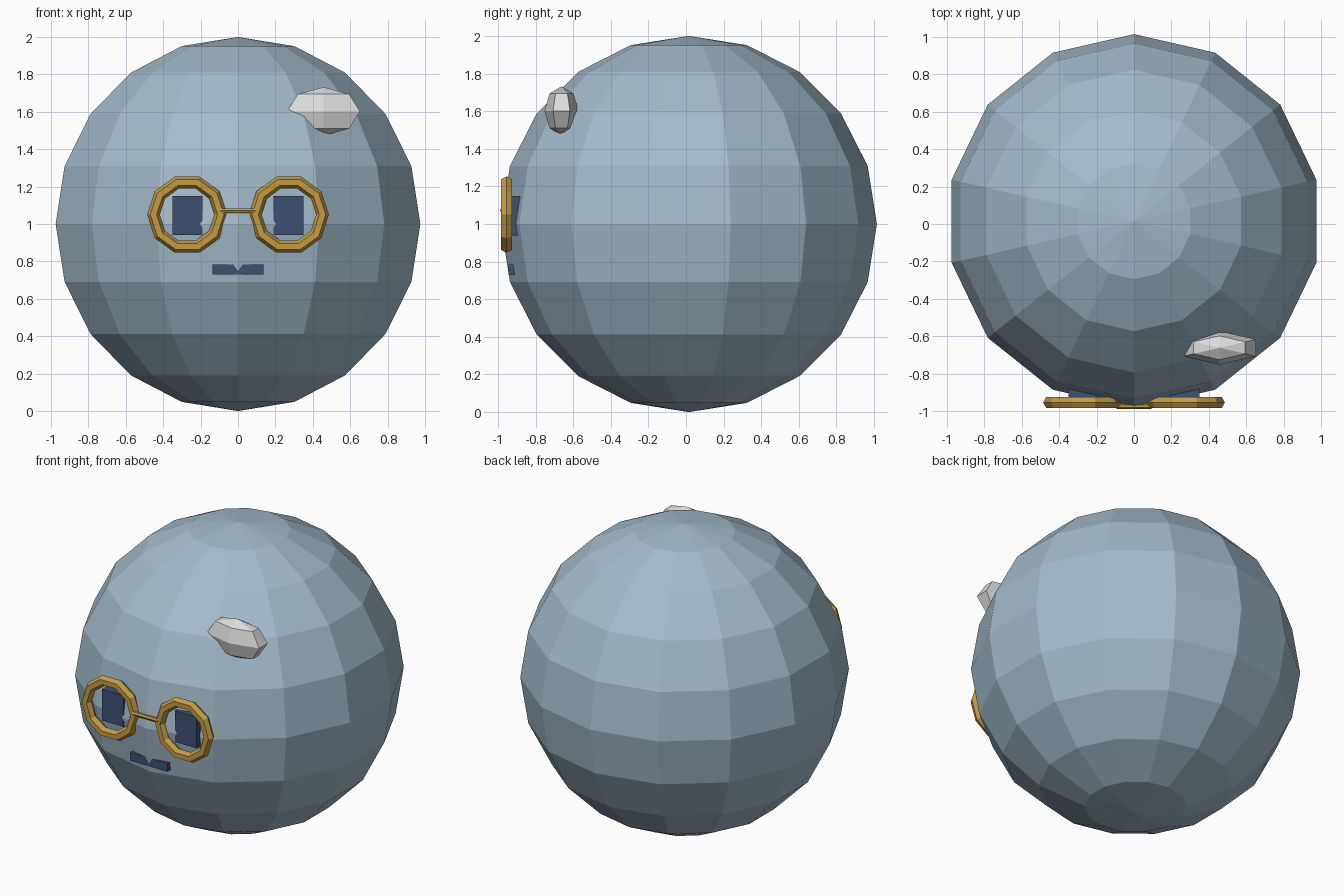
import bpy
import math

cube = bpy.data.objects.get("Cube")
if cube:
    bpy.data.objects.remove(cube, do_unlink=True)


def material(name, rgb):
    mat = bpy.data.materials.new(name)
    mat.use_nodes = True
    mat.diffuse_color = (*rgb, 1)
    mat.node_tree.nodes["Principled BSDF"].inputs["Base Color"].default_value = (*rgb, 1)
    return mat


blue = material("dusty blue", (0.37, 0.50, 0.60))
navy = material("navy", (0.05, 0.08, 0.17))
gold = material("gold", (0.55, 0.33, 0.06))
white = material("off white", (0.72, 0.72, 0.72))


def finish(name, mat):
    obj = bpy.context.object
    obj.name = name
    obj.data.materials.append(mat)
    bpy.ops.object.transform_apply(location=False, rotation=True, scale=True)
    bpy.ops.object.shade_flat()
    return obj


def ball(name, mat, segments, rings, loc, scale):
    bpy.ops.mesh.primitive_uv_sphere_add(segments=segments, ring_count=rings, radius=1, location=loc)
    bpy.context.object.scale = scale
    return finish(name, mat)


def box(name, mat, loc, size):
    bpy.ops.mesh.primitive_cube_add(size=1, location=loc)
    bpy.context.object.scale = size
    return finish(name, mat)


# Round body: faceted, with a flat facet facing the front
ball("body", blue, 14, 10, (0, 0.015, 1), (1, 1, 1))

# Pale patch on the upper left of the head
ball("head_patch", white, 6, 4, (0.457, -0.662, 1.602), (0.225, 0.09, 0.13))

# Eyes and glasses rims, mirrored
for side, x in (("left", 1), ("right", -1)):
    box(side + "_eye", navy, (0.27 * x, -0.87, 1.045), (0.16, 0.137, 0.21))
    bpy.ops.mesh.primitive_torus_add(
        major_segments=10, minor_segments=6, major_radius=0.18, minor_radius=0.034,
        location=(0.272 * x, -0.954, 1.05), rotation=(math.pi / 2, 0, 0))
    finish(side + "_glasses_rim", gold)

# Glasses bridge
bpy.ops.mesh.primitive_cylinder_add(
    vertices=6, radius=0.014, depth=0.185, location=(0, -0.975, 1.072),
    rotation=(0, math.pi / 2, 0))
finish("glasses_bridge", gold)

# Mouth
box("mouth", navy, (0, -0.915, 0.757), (0.275, 0.06, 0.055))
